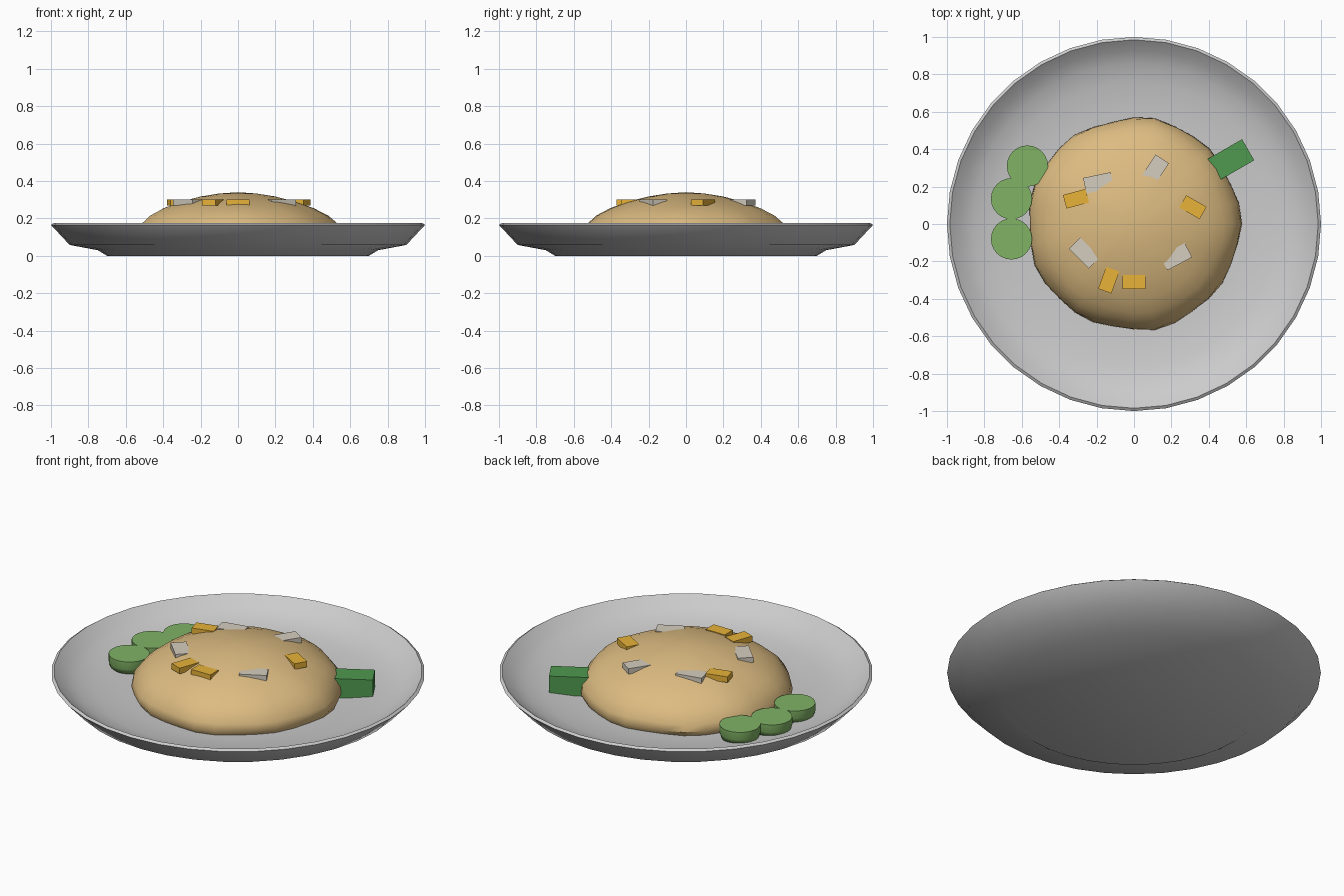
import bpy, bmesh, math
from mathutils import Matrix, Vector

if "Cube" in bpy.data.objects:
    bpy.data.objects.remove(bpy.data.objects["Cube"])


def material(name, rgb):
    m = bpy.data.materials.new(name)
    m.diffuse_color = (*rgb, 1)
    m.use_nodes = True
    m.node_tree.nodes["Principled BSDF"].inputs["Base Color"].default_value = m.diffuse_color
    return m


def finish(name, bm, mat=None, smooth=None):
    bmesh.ops.recalc_face_normals(bm, faces=bm.faces)
    me = bpy.data.meshes.new(name)
    bm.to_mesh(me)
    bm.free()
    ob = bpy.data.objects.new(name, me)
    bpy.context.collection.objects.link(ob)
    if mat:
        me.materials.append(mat)
    if smooth:
        bpy.ops.object.select_all(action='DESELECT')
        ob.select_set(True)
        bpy.context.view_layer.objects.active = ob
        bpy.ops.object.shade_smooth_by_angle(angle=math.radians(smooth))
    return ob


def lathe(name, profile, sides, mat=None, smooth=40, wobble=lambda a, i: 1.0):
    """Revolve (radius, z) points; zero-radius ends become poles."""
    bm = bmesh.new()
    rings = []
    for i, (r, z) in enumerate(profile):
        if r == 0:
            rings.append([bm.verts.new((0, 0, z))] * sides)
            continue
        ring = []
        for k in range(sides):
            a = math.tau * k / sides + math.pi / 2
            q = r * wobble(a, i)
            ring.append(bm.verts.new((q * math.cos(a), q * math.sin(a), z)))
        rings.append(ring)
    for lo, hi in zip(rings, rings[1:]):
        for k in range(sides):
            n = (k + 1) % sides
            corners = list(dict.fromkeys((lo[k], lo[n], hi[n], hi[k])))
            bm.faces.new(corners)
    return finish(name, bm, mat, smooth)


def block(name, loc, size, turn, mat):
    bm = bmesh.new()
    m = (Matrix.Translation(loc) @ Matrix.Rotation(math.radians(turn), 4, 'Z')
         @ Matrix.Diagonal((*size, 1)))
    bmesh.ops.create_cube(bm, size=1, matrix=m)
    return finish(name, bm, mat)


tan = material("tan", (0.72, 0.50, 0.22))
orange = material("orange", (0.80, 0.45, 0.04))
beige = material("beige", (0.66, 0.61, 0.52))
pea_green = material("pea_green", (0.22, 0.45, 0.13))
dark_green = material("dark_green", (0.08, 0.32, 0.08))

# Plate
lathe("plate", [(0, 0), (0.70, 0), (0.75, 0.03), (0.90, 0.058), (1.0, 0.165),
                (0.985, 0.175), (0.93, 0.13), (0.86, 0.095), (0.76, 0.07),
                (0.60, 0.053), (0.40, 0.05), (0, 0.05)], 36)

# Food mound with slightly swirling folds
lathe("mound", [(0, 0.05), (0.55, 0.05), (0.567, 0.08), (0.56, 0.12),
                (0.52, 0.175), (0.475, 0.215), (0.40, 0.255), (0.31, 0.288),
                (0.20, 0.317), (0.10, 0.333), (0, 0.34)], 32, tan, 40,
      lambda a, i: 1 + 0.012 * math.sin(9 * a + 0.5 * i) + 0.008 * math.cos(5 * a))

# Chips scattered on the mound
for i, (x, y, t) in enumerate([(-0.31, 0.135, 15), (0.315, 0.09, -30),
                               (0, -0.31, 0), (-0.135, -0.30, 70)]):
    block(f"orange_chip_{i}", (x, y, 0.285), (0.125, 0.075, 0.034), t, orange)
for i, (x, y, t) in enumerate([(-0.19, 0.22, 12), (0.11, 0.285, 57),
                               (-0.265, -0.155, -45), (0.225, -0.175, 28)]):
    block(f"pale_chip_{i}", (x, y, 0.284), (0.15, 0.085, 0.032), t, beige)

# Round green slices on the left
for i, (x, y) in enumerate([(-0.57, 0.31), (-0.655, 0.135), (-0.655, -0.08)]):
    ob = lathe(f"green_slice_{i}", [(0, 0.06), (0.10, 0.06), (0.11, 0.09),
                                    (0.11, 0.135), (0, 0.135)], 24, pea_green, 89)
    ob.location = (x, y, 0)

# Green stalk on the right
block("green_stalk", (0.515, 0.342, 0.107), (0.22, 0.13, 0.115), 30, dark_green)
